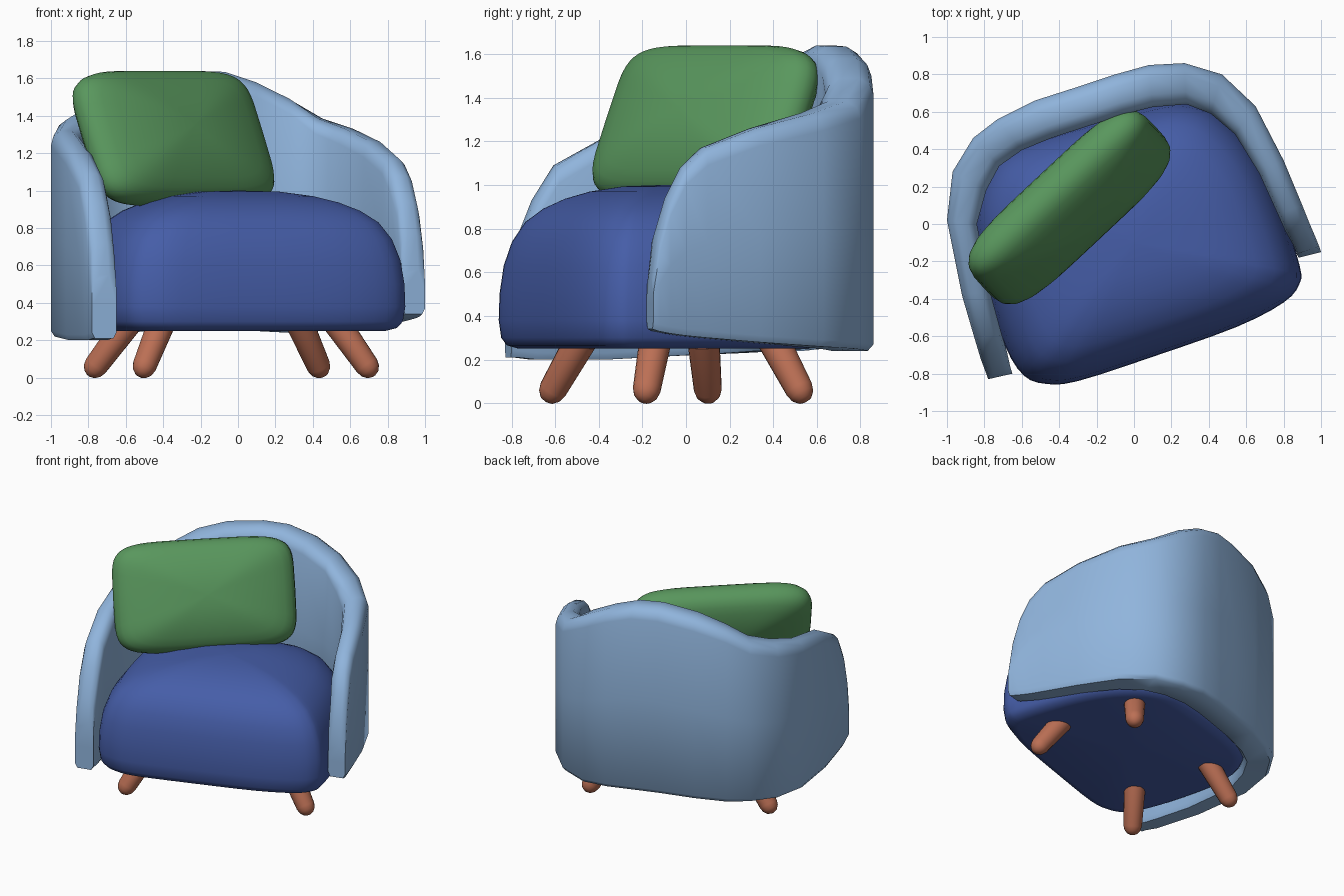
import bpy, bmesh, math
from mathutils import Vector

if "Cube" in bpy.data.objects:
    bpy.data.objects.remove(bpy.data.objects["Cube"])


def material(name, rgb):
    m = bpy.data.materials.new(name)
    m.diffuse_color = (*rgb, 1)
    m.use_nodes = True
    m.node_tree.nodes["Principled BSDF"].inputs["Base Color"].default_value = m.diffuse_color
    return m


LIGHT = material("light_blue", (0.28, 0.46, 0.72))
BLUE = material("deep_blue", (0.06, 0.11, 0.39))
GREEN = material("green", (0.10, 0.31, 0.11))
WOOD = material("wood", (0.50, 0.16, 0.09))


def loft(name, rings, mat, angle=45):
    """Skin a list of closed rings and cap both ends."""
    bm = bmesh.new()
    vs = [[bm.verts.new(p) for p in r] for r in rings]
    n = len(vs[0])
    for a, b in zip(vs, vs[1:]):
        for i in range(n):
            j = (i + 1) % n
            bm.faces.new((a[i], a[j], b[j], b[i]))
    bm.faces.new(vs[0][::-1])
    bm.faces.new(vs[-1])
    bmesh.ops.recalc_face_normals(bm, faces=bm.faces)
    me = bpy.data.meshes.new(name)
    bm.to_mesh(me)
    bm.free()
    me.shade_smooth()
    me.set_sharp_from_angle(angle=math.radians(angle))
    me.materials.append(mat)
    ob = bpy.data.objects.new(name, me)
    bpy.context.collection.objects.link(ob)
    return ob


def smooth_loop(pts, steps=3):
    """Closed Catmull-Rom curve through the points."""
    p = [Vector(q) for q in pts]
    n, out = len(p), []
    for i in range(n):
        a, b, c, d = (p[(i + k) % n] for k in (-1, 0, 1, 2))
        for s in range(steps):
            t = s / steps
            out.append(0.5 * (2 * b + (c - a) * t + (2 * a - 5 * b + 4 * c - d) * t * t
                              + (3 * b - a - 3 * c + d) * t ** 3))
    return out


# Wrap-around shell: outer x, y, inner x, y, bottom, top at each station
stations = [
    (-.78, -.83, -.65, -.80, .21, .55), (-.79, -.80, -.66, -.77, .21, .72),
    (-.82, -.72, -.68, -.68, .20, .93), (-.85, -.62, -.71, -.58, .20, 1.09),
    (-.92, -.38, -.77, -.36, .20, 1.22), (-1.0, .02, -.84, .00, .22, 1.32),
    (-.97, .28, -.79, .18, .23, 1.38), (-.86, .46, -.72, .31, .24, 1.44),
    (-.73, .56, -.60, .395, .24, 1.53), (-.53, .66, -.44, .46, .25, 1.60),
    (-.28, .74, -.21, .535, .255, 1.64), (-.10, .80, -.06, .585, .255, 1.635),
    (.08, .85, .10, .625, .25, 1.58),
    (.27, .86, .28, .64, .24, 1.49), (.47, .80, .41, .59, .25, 1.385),
    (.65, .63, .54, .48, .26, 1.33), (.80, .34, .67, .27, .28, 1.26),
    (.90, .10, .77, .05, .30, 1.17), (.94, .00, .81, -.04, .31, 1.08),
    (.97, -.07, .85, -.11, .32, .94), (.99, -.12, .87, -.16, .33, .77),
    (1.0, -.15, .88, -.18, .34, .58),
]


def shell_ring(s):
    o, i, b, top = Vector(s[:2]), Vector(s[2:4]), s[4], s[5]
    mid = (b + top) / 2
    section = [(.12, b), (0, b + .03), (0, mid), (0, top - .08), (.08, top - .03), (.3, top),
               (.7, top), (.92, top - .03), (1, top - .08), (1, mid), (1, b + .03), (.88, b)]
    return [(*o.lerp(i, t), z) for t, z in section]


loft("back_and_arms", [shell_ring(s) for s in stations], LIGHT, 50)

# Domed seat cushion
outline = smooth_loop([
    (-.47, -.855), (-.30, -.84), (.10, -.71), (.55, -.55), (.80, -.42), (.885, -.32), (.885, -.22),
    (.80, .05), (.70, .29), (.58, .47), (.43, .60), (.27, .65), (.10, .63), (-.20, .55),
    (-.60, .42), (-.78, .27), (-.85, 0), (-.79, -.34), (-.69, -.65), (-.59, -.81)])
centre = Vector((0, -.1))
profile = [(.02, .25), (.88, .25), (.95, .265), (.985, .30), (1, .38), (.995, .50), (.97, .63),
           (.92, .74), (.84, .83), (.73, .892), (.6, .937), (.45, .97), (.25, .994), (.02, 1.0)]
loft("seat_cushion", [[(*(centre + (p - centre) * k), z) for p in outline]
                      for k, z in profile], BLUE, 60)

# Leaning throw pillow
w = Vector((.73, .683, 0)).normalized()
h = Vector((-.2, .214, .66)).normalized()
nrm = w.cross(h)
mid = Vector((-.345, .09, 1.278))
edge = []
for i in range(48):
    a = 2 * math.pi * i / 48
    c, s = math.cos(a), math.sin(a)
    edge.append(w * .63 * math.copysign(abs(c) ** .38, c)
                + h * .385 * math.copysign(abs(s) ** .36, s))
half = [(.02, .19), (.2, .187), (.4, .175), (.58, .155), (.74, .13),
        (.86, .104), (.94, .075), (.985, .04)]
pillow = [(k, -d) for k, d in half] + [(1, 0)] + half[::-1]
loft("throw_pillow", [[mid + e * k + nrm * d for e in edge] for k, d in pillow], GREEN, 60)

# Splayed tapered legs: foot x, y, top x, y
legs = {"front_left_leg": (-.50, -.61, -.41, -.48), "front_right_leg": (.69, -.18, .53, -.14),
        "back_left_leg": (-.76, .10, -.59, .08), "back_right_leg": (.43, .52, .33, .40)}
for name, (fx, fy, tx, ty) in legs.items():
    foot, top = Vector((fx, fy, .063)), Vector((tx, ty, .29))
    axis = (top - foot).normalized()
    u = axis.orthogonal().normalized()
    v = axis.cross(u)
    length = (top - foot).length
    prof = [(.01, -.066), (.035, -.056), (.055, -.032), (.064, 0), (.074, length)]
    loft(name, [[foot + axis * d + (u * math.cos(a) + v * math.sin(a)) * r
                 for a in (2 * math.pi * k / 20 for k in range(20))] for r, d in prof], WOOD)
